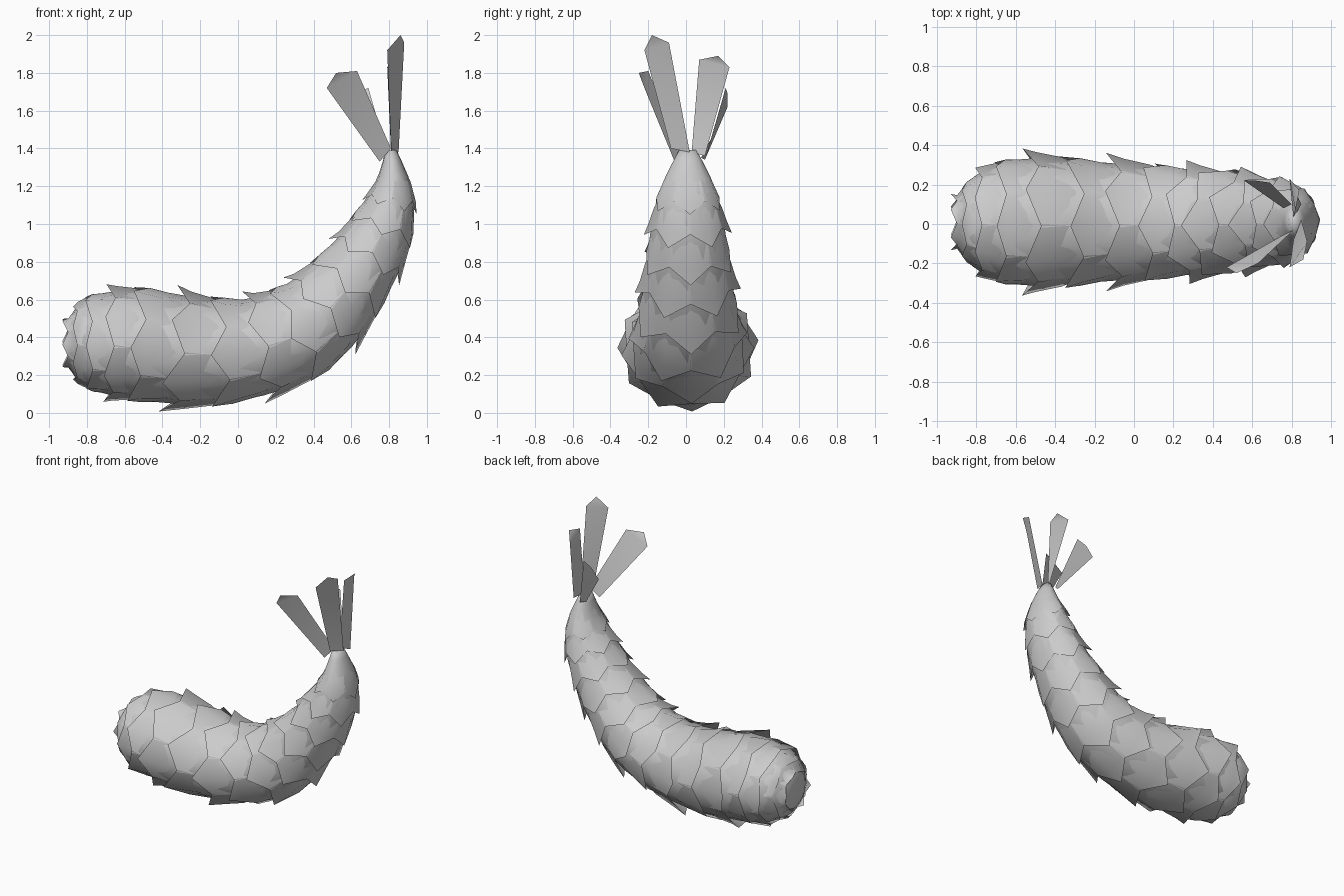
import bpy, math
from mathutils import Vector

if "Cube" in bpy.data.objects:
    bpy.data.objects.remove(bpy.data.objects["Cube"])

# Spine stations from blunt end to leafy tip: x, z, in-plane radius, y radius
SPINE = [(-.90, .37, .13, .13), (-.83, .37, .23, .23), (-.70, .37, .285, .31), (-.5, .36, .31, .345),
         (-.2, .325, .30, .325), (.1, .35, .275, .30), (.35, .45, .265, .28),
         (.53, .62, .235, .26), (.68, .82, .20, .23), (.78, 1.02, .165, .20),
         (.82, 1.2, .105, .15), (.81, 1.39, .03, .05)]
LAST = len(SPINE) - 1


def sample(t):
    t = max(0, min(LAST - 1e-4, t))
    i = int(t)
    u = t - i
    a, b, c, d = (SPINE[max(0, min(LAST, i + k))] for k in (-1, 0, 1, 2))
    return [b[k] + .5 * u * (c[k] - a[k] + u * (2*a[k] - 5*b[k] + 4*c[k] - d[k]
            + u * (3 * (b[k] - c[k]) + d[k] - a[k]))) for k in range(4)]


def point(t, angle, scale):
    x, z, r, ry = sample(t)
    p, q = sample(t - .1), sample(t + .1)
    d = Vector((q[0] - p[0], q[1] - p[1])).normalized()
    s = math.sin(angle) * r * scale
    return (x - d.y * s, .01 + math.cos(angle) * ry * scale, z + d.x * s)


def make(name, verts, faces):
    mesh = bpy.data.meshes.new(name)
    mesh.from_pydata(verts, [], faces)
    ob = bpy.data.objects.new(name, mesh)
    bpy.context.collection.objects.link(ob)
    for f in mesh.polygons:
        f.use_smooth = True
    return ob


# Closed core of the bent body
N, R = 16, 30
verts = [point(LAST * k / (R - 1), 2 * math.pi * i / N, .94) for k in range(R) for i in range(N)]
faces = [(r*N + i, r*N + (i+1) % N, (r+1)*N + (i+1) % N, (r+1)*N + i)
         for r in range(R - 1) for i in range(N)]
make("body_core", verts, faces + [tuple(range(N))[::-1], tuple(range((R-1)*N, R*N))])


# Broad curved scale: hidden root, wide shoulders, blunt point towards the big end
def scale(name, t, a, lift):
    rows = [(1.25, .30, .82, .82), (.75, .52, .93, .97), (.3, .55, .98, 1.03)]
    verts = []
    for back, half, edge, mid in rows:
        verts += [point(t + back, a - half, edge), point(t + back, a, mid),
                  point(t + back, a + half, edge)]
    tip = Vector(point(max(t, 0), a, lift))
    if t < 0:                                   # end scales reach past the spine start
        tip.x += t * .12
    verts.append(tip)
    quads = [(r*3 + i, r*3 + i + 1, r*3 + i + 4, r*3 + i + 3) for r in (0, 1) for i in (0, 1)]
    make(name, verts, quads + [(6, 7, 9), (7, 8, 9)])


# Staggered rows of scales along the body
SIDES = 6
for j in range(14):
    t = -.25 + j * .74
    for i in range(SIDES):
        a = 2 * math.pi * (i + .5 * (j % 2)) / SIDES + .06
        scale(f"scale_{j + 1}_{i + 1}", t, a, 1.10 if t < 9 else 1.03)

# Flat leaves at the tip: two base points, then the broad end
LEAVES = [
    [(.75, -.06, 1.33), (.81, -.03, 1.40), (.63, -.20, 1.81), (.52, -.25, 1.80), (.47, -.22, 1.72)],
    [(.81, -.08, 1.40), (.85, .02, 1.38), (.88, -.09, 1.96), (.86, -.18, 2.0), (.79, -.22, 1.92)],
    [(.81, .03, 1.38), (.85, .10, 1.36), (.79, .23, 1.83), (.84, .17, 1.89), (.82, .07, 1.87)],
    [(.80, .10, 1.34), (.76, .08, 1.35), (.56, .22, 1.62), (.62, .22, 1.69), (.69, .21, 1.72)]]
for j, pts in enumerate(LEAVES):
    make(f"leaf_{j + 1}", pts, [(0, 1, 2, 4), (4, 2, 3)])
